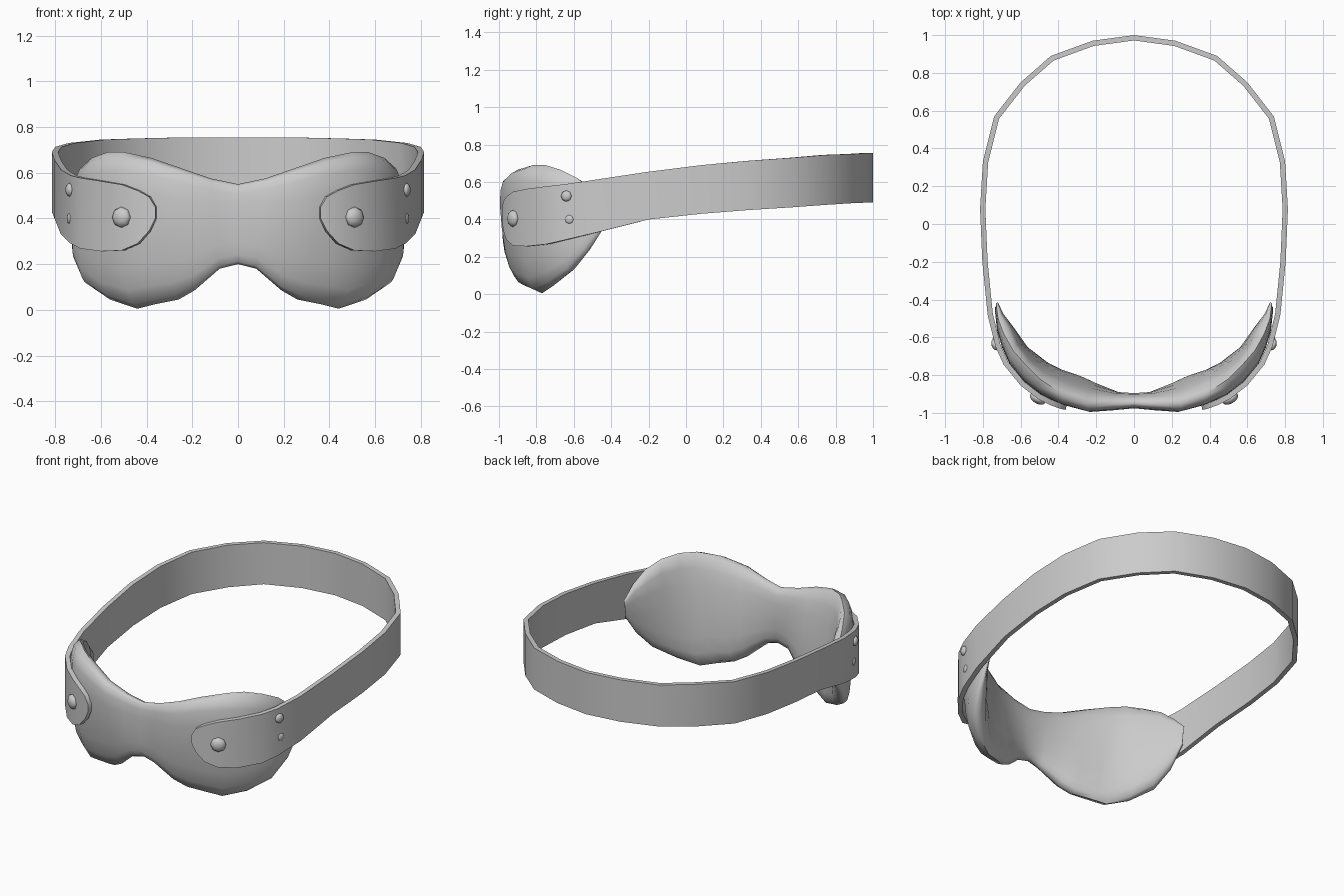
import bpy
import bmesh
import math
from mathutils import Vector

cube = bpy.data.objects.get("Cube")
if cube:
    bpy.data.objects.remove(cube, do_unlink=True)

grey = bpy.data.materials.new("soft grey")
grey.use_nodes = True
grey.diffuse_color = (0.6, 0.6, 0.6, 1)
grey.node_tree.nodes["Principled BSDF"].inputs["Base Color"].default_value = (0.6, 0.6, 0.6, 1)


def make_object(name, bm):
    bmesh.ops.recalc_face_normals(bm, faces=bm.faces)
    mesh = bpy.data.meshes.new(name)
    bm.to_mesh(mesh)
    bm.free()
    mesh.materials.append(grey)
    obj = bpy.data.objects.new(name, mesh)
    bpy.context.collection.objects.link(obj)
    return obj


def finish(obj, angle, solid=0):
    """Mirror across x, optionally thicken, then smooth with sharp edges."""
    bpy.ops.object.select_all(action='DESELECT')
    bpy.context.view_layer.objects.active = obj
    obj.select_set(True)
    mirror = obj.modifiers.new("Mirror", 'MIRROR')
    mirror.use_clip = True
    mirror.merge_threshold = 0.002
    bpy.ops.object.modifier_apply(modifier="Mirror")
    if solid:
        shell = obj.modifiers.new("Thickness", 'SOLIDIFY')
        shell.thickness = solid
        shell.offset = -1
        shell.use_even_offset = True
        bpy.ops.object.modifier_apply(modifier="Thickness")
    bpy.ops.object.shade_smooth_by_angle(angle=math.radians(angle))


# Padded mask: each station has a top point, bottom point, front (x, y) and back (x, y)
stations = [
    ((0, -.95, .55), (0, -.94, .2), (0, -.975), (0, -.895)),
    ((.12, -.955, .575), (.08, -.94, .18), (.1, -.985), (.09, -.89)),
    ((.25, -.95, .62), (.19, -.89, .085), (.22, -.985), (.22, -.85)),
    ((.38, -.9, .665), (.26, -.86, .045), (.34, -.955), (.31, -.81)),
    ((.5, -.82, .69), (.36, -.81, .025), (.45, -.915), (.43, -.765)),
    ((.57, -.75, .69), (.44, -.77, .005), (.54, -.86), (.5, -.72)),
    ((.64, -.67, .665), (.56, -.71, .045), (.64, -.76), (.58, -.64)),
    ((.69, -.58, .62), (.67, -.62, .12), (.7, -.65), (.635, -.55)),
    ((.72, -.5, .55), (.72, -.53, .23), (.725, -.56), (.69, -.48)),
    ((.73, -.42, .47), (.735, -.44, .36), (.735, -.46), (.72, -.42)),
]
RING = 16
bm = bmesh.new()
rings = []
for top, bottom, front, back in stations:
    top, bottom = Vector(top), Vector(bottom)
    middle = (top + bottom) / 2
    ring = []
    for i in range(RING):
        a = math.tau * i / RING
        c = math.copysign(abs(math.cos(a)) ** .8, math.cos(a))
        side = front if math.sin(a) > 0 else back
        bulge = Vector((side[0], side[1], middle.z)) - middle
        point = middle + (top - bottom) * c / 2 + bulge * abs(math.sin(a)) ** .8
        ring.append(bm.verts.new(point))
    rings.append(ring)
for r, s in zip(rings, rings[1:]):
    for i in range(RING):
        j = (i + 1) % RING
        bm.faces.new((r[i], r[j], s[j], s[i]))
bm.faces.new(rings[-1])
# Keep the open centre seam facing outward before mirroring
mask = make_object("padded_mask", bm)
finish(mask, 60)

# Head strap: outer line from the back centre to the rounded front tab (x, y, top, bottom)
line = [
    (0, 1, .755, .49), (.22, .97, .755, .49), (.44, .89, .75, .487),
    (.6, .75, .745, .478), (.74, .57, .73, .465), (.8, .33, .713, .45),
    (.815, .08, .69, .43), (.803, -.2, .655, .4), (.775, -.48, .613, .33),
    (.733, -.65, .588, .29), (.69, -.745, .577, .268), (.6, -.855, .563, .256),
    (.51, -.925, .548, .26), (.44, -.96, .522, .29), (.39, -.978, .495, .345),
    (.362, -.984, .45, .4),
]
bm = bmesh.new()
pairs = [(bm.verts.new((x, y, t)), bm.verts.new((x, y, b))) for x, y, t, b in line]
for p, q in zip(pairs, pairs[1:]):
    bm.faces.new((p[0], p[1], q[1], q[0]))
strap = make_object("head_strap", bm)
# Outside of the strap must point away from the head
if strap.data.polygons[0].normal.y < 0:
    strap.data.flip_normals()
finish(strap, 35, solid=.028)


# Domed rivets on the strap: position, outward direction, radius, height
def rivet(name, position, outward, radius, height):
    bm = bmesh.new()
    bmesh.ops.create_uvsphere(bm, u_segments=8, v_segments=6, radius=1)
    bmesh.ops.scale(bm, vec=(radius, radius, height), verts=bm.verts)
    turn = Vector(outward).to_track_quat('Z', 'Y').to_matrix()
    bmesh.ops.rotate(bm, matrix=turn, verts=bm.verts)
    bmesh.ops.translate(bm, vec=position, verts=bm.verts)
    finish(make_object(name, bm), 60)


rivet("front_rivets", (.51, -.925, .405), (.5, -.86, 0), .046, .026)
rivet("upper_side_rivets", (.738, -.64, .525), (.96, -.3, 0), .03, .016)
rivet("lower_side_rivets", (.738, -.625, .4), (.96, -.3, 0), .024, .009)
